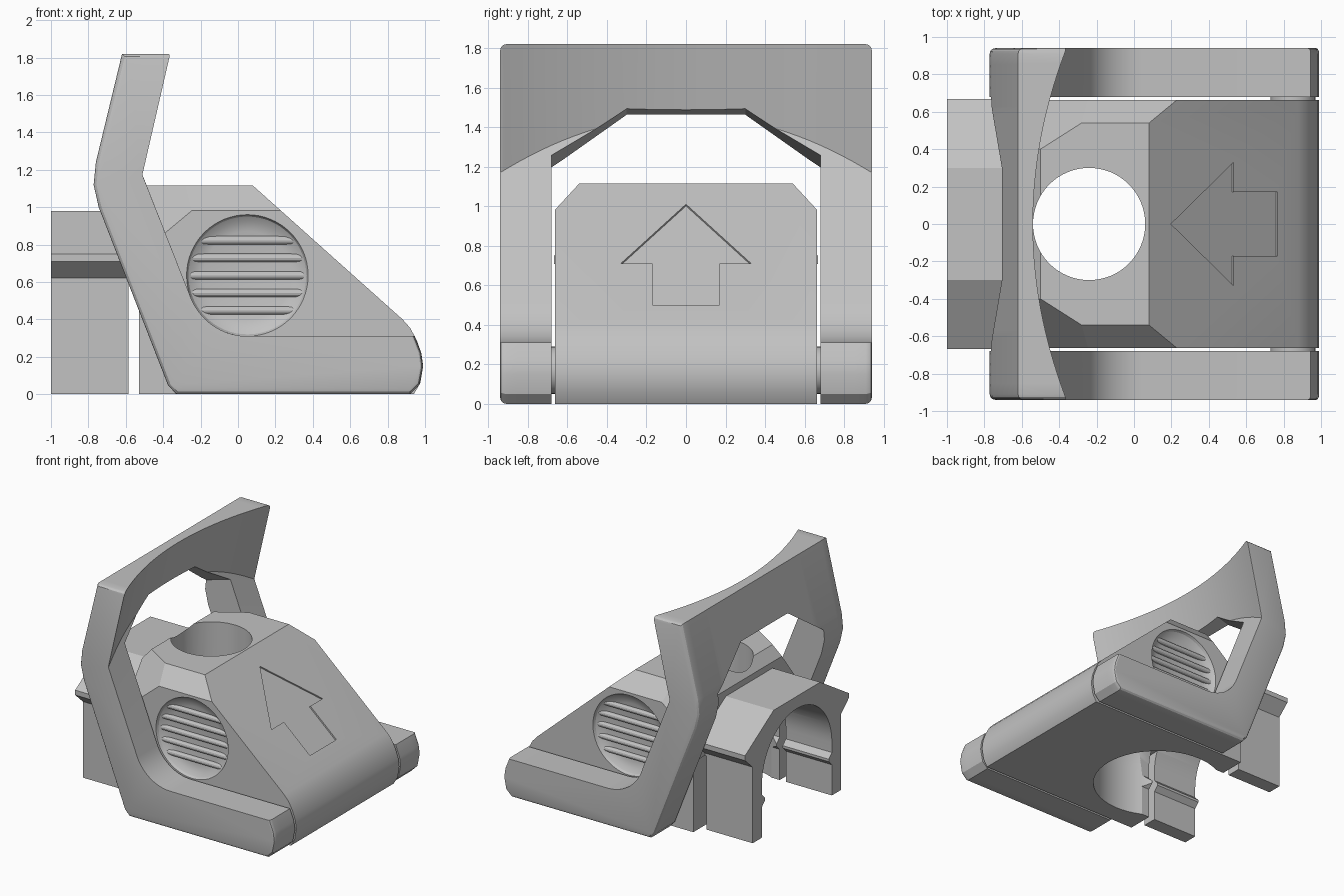
import bpy, bmesh
from math import sin, cos, radians, pi
from mathutils import Vector, Matrix

cube = bpy.data.objects.get("Cube")
if cube:
    bpy.data.objects.remove(cube, do_unlink=True)

grey = bpy.data.materials.new("light_grey")
grey.use_nodes = True
grey.diffuse_color = (0.54, 0.54, 0.54, 1)
grey.node_tree.nodes["Principled BSDF"].inputs["Base Color"].default_value = (0.54, 0.54, 0.54, 1)


def make(name, bm):
    bmesh.ops.recalc_face_normals(bm, faces=bm.faces)
    mesh = bpy.data.meshes.new(name)
    bm.to_mesh(mesh)
    bm.free()
    mesh.materials.append(grey)
    ob = bpy.data.objects.new(name, mesh)
    bpy.context.collection.objects.link(ob)
    return ob


def loft(sections):
    """Solid skinned through matching closed sections."""
    bm = bmesh.new()
    rings = [[bm.verts.new(p) for p in s] for s in sections]
    n = len(rings[0])
    for a, b in zip(rings, rings[1:]):
        for i in range(n):
            j = (i + 1) % n
            bm.faces.new((a[i], a[j], b[j], b[i]))
    bm.faces.new(rings[0])
    bm.faces.new(rings[-1][::-1])
    return bm


def prism(points, offset):
    return loft([points, [Vector(p) + Vector(offset) for p in points]])


def cylinder(center, axis, radius, length, segments=64):
    bm = bmesh.new()
    rot = Vector((0, 0, 1)).rotation_difference(Vector(axis)).to_matrix().to_4x4()
    bmesh.ops.create_cone(bm, cap_ends=True, segments=segments, radius1=radius, radius2=radius,
                          depth=length, matrix=Matrix.Translation(center) @ rot)
    return bm


def combine(target, bm, operation='DIFFERENCE'):
    tool = make("cutter", bm)
    tool.hide_render = True
    mod = target.modifiers.new("combine", 'BOOLEAN')
    mod.operation, mod.solver, mod.object = operation, 'EXACT', tool
    bpy.context.view_layer.objects.active = target
    bpy.ops.object.modifier_apply(modifier=mod.name)
    bpy.data.objects.remove(tool, do_unlink=True)


def arc(cx, cz, r, start, end, steps):
    angles = [radians(start + (end - start) * i / steps) for i in range(steps + 1)]
    return [(cx + r * cos(a), cz + r * sin(a)) for a in angles]


# Carrying frame: side section swept across y with a hollowed front face
HALF, TILT, LEAN, ROUND = 0.94, 0.23, 0.39, 0.03
GRIP = (0.05, 0.635, 0.325)
outline = [  # x, z and the direction of the rounding at the outer sides
    (-0.62, 1.82, 1, -1), (-0.76, 1.24, 1, 0), (-0.772, 1.12, 1, 0),
    (-0.745, 1.0, 1, 0), (-0.375, 0.05, 1, 0), (-0.33, 0, 0.4, 1),
    (0.92, 0, 0, 1), (0.97, 0.05, -0.4, 0.4), (0.99, 0.15, -0.5, 0),
    (0.98, 0.22, -0.5, 0), (0.945, 0.31, -0.5, 0)]


def frame_section(y, inset):
    pts = [(x + dx * inset, z + dz * inset) for x, z, dx, dz in outline]
    pts += arc(*GRIP, 270, 203, 10)
    hollow = max(0.18 * (1 - (y / HALF) ** 2), 0.002)
    t = hollow / (TILT + LEAN)
    top = 1.82 - inset
    pts += [(-0.51 - LEAN * t, 1.17 + t), (-0.51 + TILT * (top - 1.17) - hollow, top)]
    return [(x, y, z) for x, z in pts]


steps = 32
inner = HALF - ROUND
levels = [(inner * (2 * i / steps - 1), 0) for i in range(steps + 1)]
rim = [(inner + ROUND * sin(a), ROUND * (1 - cos(a))) for a in (pi / 6, pi / 3, pi / 2)]
levels = [(-y, inset) for y, inset in reversed(rim)] + levels + rim
frame = make("carrying_frame", loft([frame_section(y, inset) for y, inset in levels]))
opening = [(0.68, -2), (0.68, 1.24), (0.3, 1.49), (-0.3, 1.49), (-0.68, 1.24), (-0.68, -2)]
RISE = 0.28
combine(frame, prism([(-1.2, y, z - RISE * 0.59) for y, z in opening], (2.6, 0, 2.6 * RISE)))

# Wedge body with chamfered shoulders and rear corners
SIDE = 0.663
profile = [(-0.57, 0), (-0.57, 1.03), (-0.5, 1.115), (0.08, 1.115), (0.88, 0.4), (0.92, 0.355),
           (0.955, 0.29), (0.98, 0.22), (0.99, 0.15), (0.975, 0.06), (0.94, 0)]
bm = prism([(x, -SIDE, z) for x, z in profile], (0, 2 * SIDE, 0))
for s in (1, -1):
    for point, normal in (((0, 0.54, 1.115), (0, 0.13, 0.12)),
                          ((-0.28, 0.54, 1.115), (-0.035, 0.055, 0.042))):
        p, n = Vector(point), Vector(normal)
        p.y *= s
        n.y *= s
        cut = bmesh.ops.bisect_plane(bm, geom=bm.verts[:] + bm.edges[:] + bm.faces[:],
                                     plane_co=p, plane_no=n, clear_outer=True)
        edges = [e for e in cut["geom_cut"] if isinstance(e, bmesh.types.BMEdge)]
        bmesh.ops.holes_fill(bm, edges=edges)
body = make("wedge_body", bm)

# Rear clip with inset legs below a lip, parted from the body by a slot
half_clip = [(0.57, 0), (0.57, 0.62), (0.668, 0.71), (0.668, 0.75), (0.3, 0.98)]
clip = half_clip + [(-y, z) for y, z in reversed(half_clip)]
combine(body, prism([(-1, y, z) for y, z in clip], (0.45, 0, 0)), 'UNION')
slot = [(-0.585, -1, -0.1), (-0.53, -1, -0.1), (-0.53, -1, 0.6), (-0.585, -1, 0.6)]
combine(body, prism(slot, (0, 2, 0)))

# Domed cavity, arched tunnel with snap ridges to the rear, and the round top hole
dome = [(-0.1, 0.5)] + [(0.38 + h, r) for r, h in arc(0, 0, 0.5, 0, 85, 14)]
combine(body, loft([[(x, y, z) for x, y in arc(-0.24, 0, r, 0, 354.375, 63)] for z, r in dome]))
half_tunnel = [(0.45, -0.1), (0.45, 0.25), (0.41, 0.29), (0.41, 0.31), (0.45, 0.35)]
tunnel = half_tunnel + arc(0, 0.43, 0.45, 0, 180, 32) + [(-y, z) for y, z in reversed(half_tunnel)]
combine(body, prism([(-1.1, y, z) for y, z in tunnel], (0.85, 0, 0)))
combine(body, cylinder((-0.24, 0, 1), (0, 0, 1), 0.3, 0.9))

# Shallow engraved arrow on the slope
half_arrow = [(0.33, 0.71), (0.17, 0.71), (0.17, 0.5)]
arrow = [(0, 1.01)] + half_arrow + [(-y, z) for y, z in reversed(half_arrow)]
normal = Vector((0.72, 0, 0.8)).normalized()
points = [Vector((0.08 + (1.115 - z) / 0.894, y, z)) - normal * 0.012 for y, z in arrow]
combine(body, prism(points, normal * 0.1))

# Round finger recesses with ribs, and hinge pins on both sides
parts = [frame, body]
gx, gz, gr = GRIP
FLOOR = 0.055
dish = [(gr, -0.1), (gr, 0), (gr - 0.01, 0.02), (gr - 0.04, 0.04), (gr - 0.09, FLOOR)]
for s, side in ((1, "left"), (-1, "right")):
    combine(body, loft([[(x, s * (SIDE - d), z) for x, z in arc(gx, gz, r, 0, 354.375, 63)]
                        for r, d in dish]))
    for i in range(-2, 3):
        z = gz + i * 0.094
        half = 0.25 if abs(i) == 2 else 0.3
        y = s * (SIDE - FLOOR + 0.008)
        rib = [(gx - half, ry, rz) for ry, rz in arc(y, z, 0.022, 0, 330, 11)]
        parts.append(make(f"{side}_grip_rib_{i + 3}", prism(rib, (2 * half, 0, 0))))
    parts.append(make(side + "_hinge_pin", cylinder((0.85, s * 0.67, 0.17), (0, 1, 0), 0.12, 0.06, 32)))

for ob in parts:
    bpy.ops.object.select_all(action='DESELECT')
    ob.select_set(True)
    bpy.context.view_layer.objects.active = ob
    bpy.ops.object.shade_smooth_by_angle(angle=radians(25))
